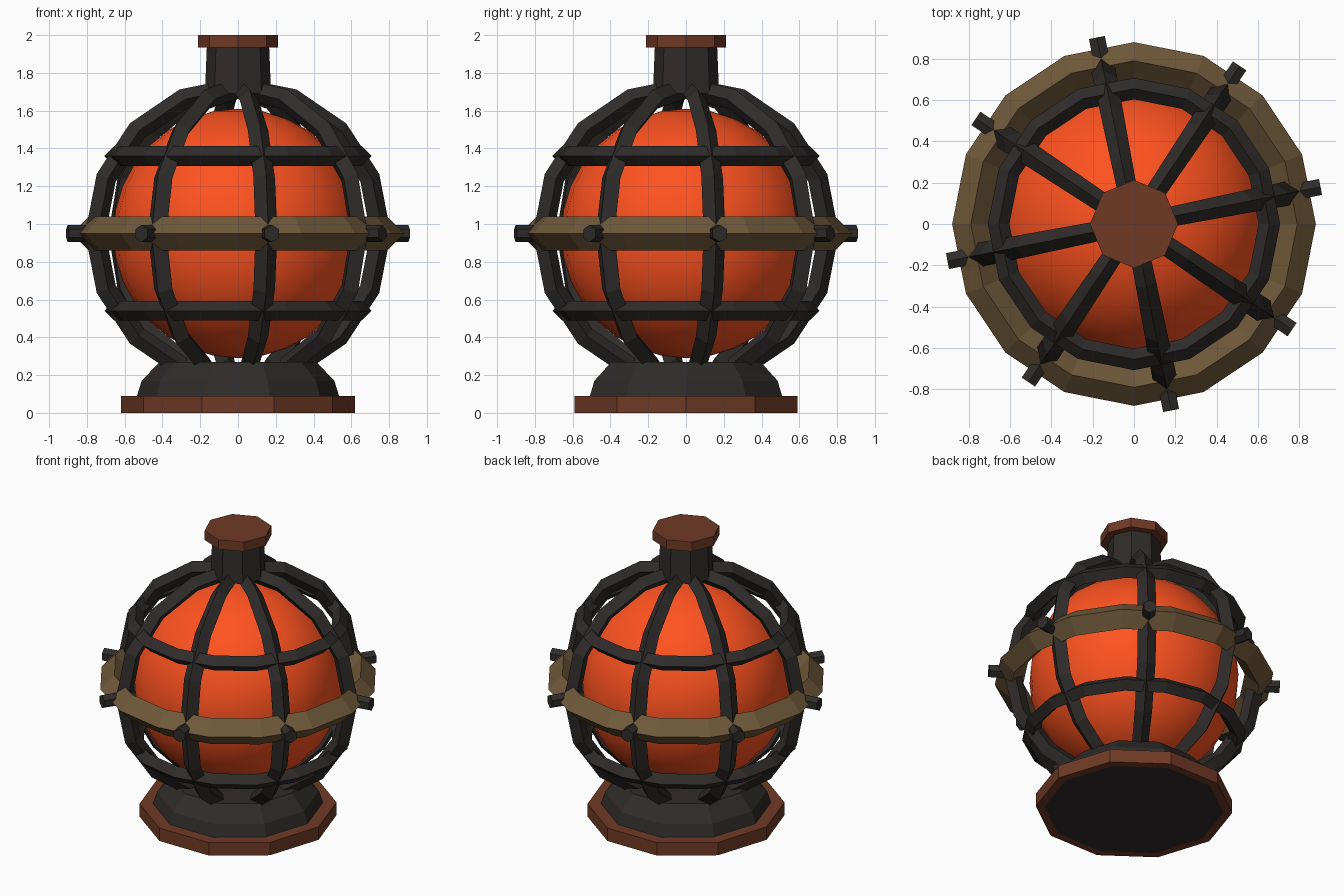
import bpy, bmesh
from math import cos, sin, pi, radians
from mathutils import Vector, Matrix

if "Cube" in bpy.data.objects:
    bpy.data.objects.remove(bpy.data.objects["Cube"])

CZ = 0.95                                        # height of the globe centre
RIB_ANGLES = [radians(11.25 + 45 * k) for k in range(8)]


def material(name, rgb):
    m = bpy.data.materials.new(name)
    m.diffuse_color = (*rgb, 1)
    m.use_nodes = True
    m.node_tree.nodes["Principled BSDF"].inputs["Base Color"].default_value = m.diffuse_color
    return m


IRON = material("dark_iron", (0.028, 0.025, 0.023))
RUST = material("rust", (0.16, 0.042, 0.018))
BRASS = material("aged_brass", (0.16, 0.10, 0.042))
GLOW = material("glowing_orange", (1.0, 0.085, 0.014))


def finish(name, bm, mat):
    bmesh.ops.recalc_face_normals(bm, faces=bm.faces)
    me = bpy.data.meshes.new(name)
    bm.to_mesh(me)
    bm.free()
    me.materials.append(mat)
    ob = bpy.data.objects.new(name, me)
    bpy.context.collection.objects.link(ob)
    return ob


def sweep(bm, rings, closed=False):
    """Skin a list of vertex rings; cap the ends, or join them when closed."""
    rings = [[bm.verts.new(p) for p in r] for r in rings]
    n = len(rings[0])
    pairs = list(zip(rings, rings[1:]))
    if closed:
        pairs.append((rings[-1], rings[0]))
    else:
        bm.faces.new(rings[0])
        bm.faces.new(rings[-1])
    for a, b in pairs:
        for i in range(n):
            j = (i + 1) % n
            bm.faces.new((a[i], a[j], b[j], b[i]))


def lathe(name, profile, sides, mat, closed=False):
    bm = bmesh.new()
    sweep(bm, [[(r * cos(2 * pi * i / sides), r * sin(2 * pi * i / sides), z)
                for i in range(sides)] for r, z in profile], closed)
    return finish(name, bm, mat)


def diamond_ring(name, major, minor, z, mat):
    lathe(name, [(major + minor, z), (major, z + minor),
                 (major - minor, z), (major, z - minor)], 16, mat, closed=True)


# glowing globe
bm = bmesh.new()
bmesh.ops.create_uvsphere(bm, u_segments=24, v_segments=16, radius=0.66,
                          matrix=Matrix.Translation((0, 0, CZ)))
for f in bm.faces:
    f.smooth = True
finish("globe", bm, GLOW)

# foot ring and flared base
lathe("foot_ring", [(0.62, 0), (0.62, 0.09), (0.53, 0.09), (0.565, 0)], 10, RUST, closed=True)
lathe("base", [(0.565, 0), (0.535, 0.09), (0.51, 0.17), (0.415, 0.27)], 10, IRON)

# neck and cap
lathe("neck", [(0.175, 1.69), (0.165, 1.94)], 8, IRON)
lathe("cap", [(0.213, 1.935), (0.213, 2.0)], 8, RUST)

# cage hoops and equator band
diamond_ring("upper_hoop", 0.655, 0.052, CZ + 0.41, IRON)
diamond_ring("lower_hoop", 0.655, 0.052, CZ - 0.41, IRON)
diamond_ring("equator_band", 0.79, 0.09, CZ, BRASS)

# curved cage ribs with a diamond section, slimmer towards the ends
for k, a in enumerate(RIB_ANGLES):
    out, side = Vector((cos(a), sin(a), 0)), Vector((-sin(a), cos(a), 0))
    rings = []
    for s in range(-3, 5):
        t = radians(22.5 * s)
        d = out * cos(t) + Vector((0, 0, sin(t)))
        c = Vector((0, 0, CZ)) + d * 0.77
        w = 0.045 + 0.014 * cos(t)
        rings.append([c + d * 0.055, c + side * w, c - d * 0.055, c - side * w])
    bm = bmesh.new()
    sweep(bm, rings)
    finish(f"rib_{k + 1}", bm, IRON)

# hexagonal rivets through the band
for k, a in enumerate(RIB_ANGLES):
    out, side = Vector((cos(a), sin(a), 0)), Vector((-sin(a), cos(a), 0))
    bm = bmesh.new()
    sweep(bm, [[out * r + side * (0.045 * sin(i * pi / 3))
                + Vector((0, 0, CZ + 0.045 * cos(i * pi / 3))) for i in range(6)]
               for r in (0.80, 0.92)])
    finish(f"rivet_{k + 1}", bm, IRON)
